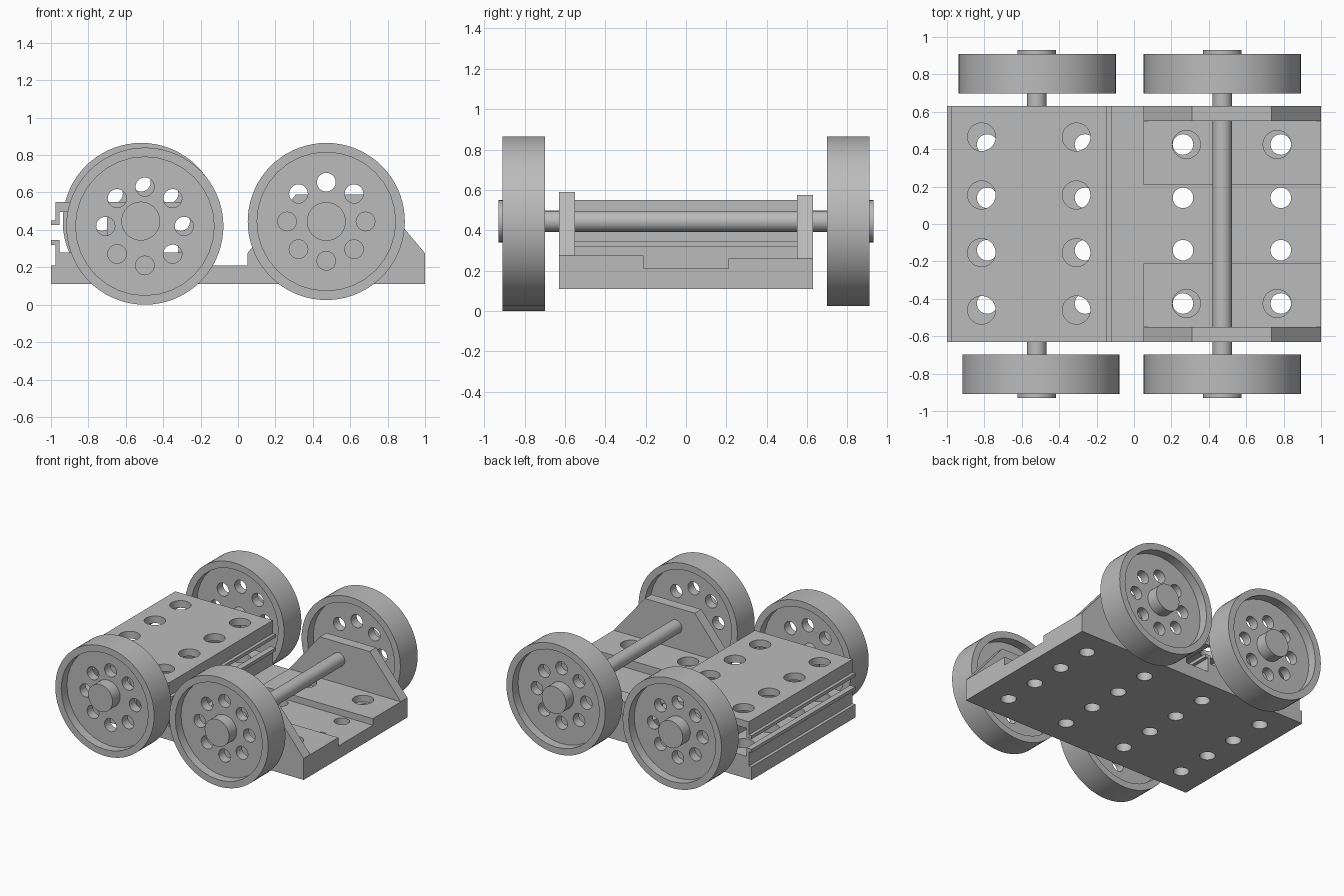
import bpy, bmesh, math
from mathutils import Matrix, Vector

cube = bpy.data.objects.get("Cube")
if cube:
    bpy.data.objects.remove(cube, do_unlink=True)

GREY = (0.5, 0.5, 0.5, 1)
mat = bpy.data.materials.new("plain grey")
mat.use_nodes = True
mat.diffuse_color = GREY
mat.node_tree.nodes["Principled BSDF"].inputs["Base Color"].default_value = GREY


def finish(bm, name):
    bmesh.ops.recalc_face_normals(bm, faces=bm.faces)
    mesh = bpy.data.meshes.new(name)
    bm.to_mesh(mesh)
    bm.free()
    mesh.materials.append(mat)
    ob = bpy.data.objects.new(name, mesh)
    bpy.context.collection.objects.link(ob)
    return ob


def add_rod(bm, a, b, r, n=32):
    """Cylinder between two points."""
    a, b = Vector(a), Vector(b)
    rot = (b - a).to_track_quat('Z', 'Y').to_matrix().to_4x4()
    bmesh.ops.create_cone(bm, cap_ends=True, segments=n, radius1=r, radius2=r,
                          depth=(b - a).length, matrix=Matrix.Translation((a + b) / 2) @ rot)


def extrusion(name, outline, y0, y1):
    """Outline of (x, z) points extruded along y."""
    bm = bmesh.new()
    face = bm.faces.new([bm.verts.new((x, y0, z)) for x, z in outline])
    out = bmesh.ops.extrude_face_region(bm, geom=[face])["geom"]
    verts = [g for g in out if isinstance(g, bmesh.types.BMVert)]
    bmesh.ops.translate(bm, verts=verts, vec=(0, y1 - y0, 0))
    return finish(bm, name)


def box(name, x0, x1, y0, y1, z0, z1):
    return extrusion(name, [(x0, z0), (x1, z0), (x1, z1), (x0, z1)], y0, y1)


def cut(ob, rods):
    """Cut cylinders out of a part, then remove the cutter."""
    bm = bmesh.new()
    for rod in rods:
        add_rod(bm, *rod)
    cutter = finish(bm, ob.name + "_cutter")
    cutter.hide_render = True
    mod = ob.modifiers.new("holes", 'BOOLEAN')
    mod.operation, mod.solver, mod.object = 'DIFFERENCE', 'EXACT', cutter
    bpy.context.view_layer.objects.active = ob
    bpy.ops.object.modifier_apply(modifier=mod.name)
    bpy.data.objects.remove(cutter, do_unlink=True)


def smooth(ob):
    bpy.ops.object.select_all(action='DESELECT')
    ob.select_set(True)
    bpy.context.view_layer.objects.active = ob
    bpy.ops.object.shade_smooth_by_angle(angle=math.radians(30))


def drill(x, y, r, z0, z1):
    return ((x, y, z0), (x, y, z1), r)


W = 0.63          # half width of the body
FLOOR = 0.21      # top of the base plate

# Base plate with a grid of through holes
base = box("base_plate", -1, 1, -W, W, 0.11, FLOOR)
cut(base, [drill(x, y, 0.055, 0, 0.4) for x in (-0.785, -0.262, 0.262, 0.785)
           for y in (-0.425, -0.14, 0.14, 0.425)])
smooth(base)

# Slotted block: one end profile mirrored about its middle
MID = -0.56
end = [(-0.975, FLOOR), (-0.975, 0.32), (-1, 0.32), (-1, 0.345), (-0.955, 0.345),
       (-0.955, 0.28), (-0.70, 0.28), (-0.70, 0.495), (-0.955, 0.495),
       (-0.955, 0.425), (-1, 0.425), (-1, 0.45), (-0.975, 0.45), (-0.975, 0.55)]
block = extrusion("slotted_block", end + [(2 * MID - x, z) for x, z in reversed(end)], -W, W)
cut(block, [drill(x, y, 0.075, 0.1, 0.7) for x in (-0.815, -0.308)
            for y in (-0.46, -0.153, 0.155, 0.465)])
smooth(block)

# Raised pads and axle brackets on the open end
for side, tag, top in ((-1, "front", 0.275), (1, "back", 0.26)):
    pad = box(tag + "_pad", 0.05, 1, *sorted((side * 0.21, side * W)), FLOOR, top)
    cut(pad, [drill(x, side * 0.425, 0.075, 0.1, 0.4) for x in (0.28, 0.765)])
    smooth(pad)
    peak = top + 0.315
    extrusion(tag + "_bracket", [(0.05, FLOOR), (1, FLOOR), (1, top), (0.735, peak),
                                 (0.31, peak), (0.05, top)],
              *sorted((side * 0.55, side * W)))


def axle(name, x, z):
    bm = bmesh.new()
    add_rod(bm, (x, -0.82, z), (x, 0.82, z), 0.052)
    for s in (-1, 1):
        add_rod(bm, (x, s * 0.78, z), (x, s * 0.93, z), 0.104)   # end caps
    smooth(finish(bm, name))


def wheel(name, x, z, side):
    y0, y1, dish = 0.698, 0.908, 0.07
    bm = bmesh.new()
    add_rod(bm, (x, side * y0, z), (x, side * y1, z), 0.42, 72)
    ob = finish(bm, name)
    # Dished faces and a ring of lightening holes
    cut(ob, [((x, side * (y0 - 0.1), z), (x, side * (y0 + dish), z), 0.37, 32),
             ((x, side * (y1 - dish), z), (x, side * (y1 + 0.1), z), 0.37, 32)])
    ring = [(x + 0.21 * math.cos(k * math.pi / 4), z + 0.21 * math.sin(k * math.pi / 4))
            for k in range(8)]
    cut(ob, [((hx, side * 0.6, hz), (hx, side * 1.0, hz), 0.05, 24) for hx, hz in ring])
    smooth(ob)


axle("block_axle", -0.52, 0.447)
axle("bracket_axle", 0.472, 0.445)
wheel("front_block_wheel", -0.498, 0.42, -1)
wheel("back_block_wheel", -0.517, 0.445, 1)
wheel("front_bracket_wheel", 0.472, 0.445, -1)
wheel("back_bracket_wheel", 0.472, 0.445, 1)
